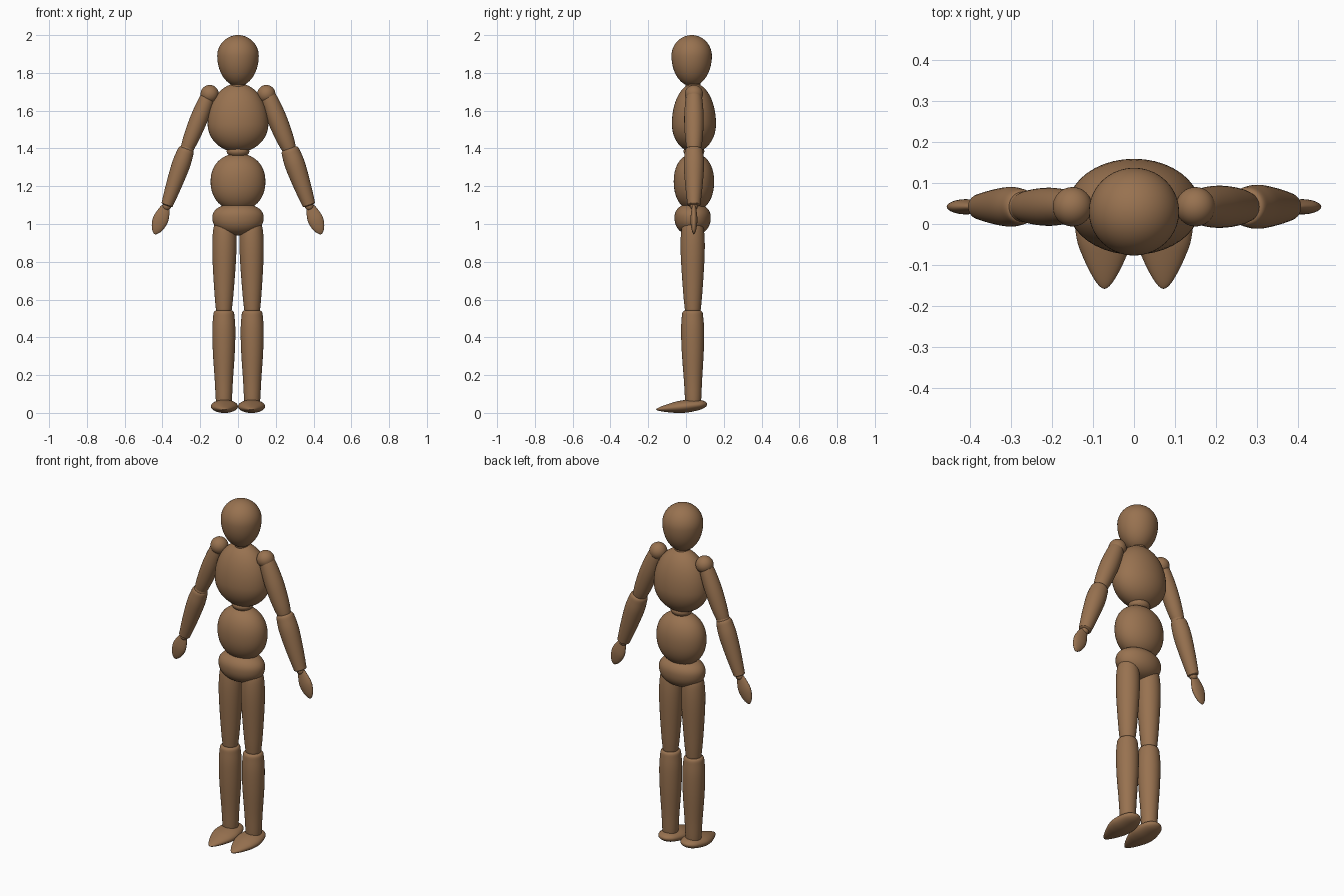
import bpy, bmesh
from math import sin, cos, pi
from mathutils import Vector, Matrix

cube = bpy.data.objects.get("Cube")
if cube:
    bpy.data.objects.remove(cube, do_unlink=True)

# One wood colour for every part
wood = bpy.data.materials.new("brown wood")
COLOUR = (0.314, 0.168, 0.08, 1)
wood.use_nodes = True
wood.diffuse_color = COLOUR
wood.node_tree.nodes["Principled BSDF"].inputs["Base Color"].default_value = COLOUR

SEGMENTS = 40
MID_Y = 0.042


def smooth_profile(points, steps=5):
    """Round off a (distance, radius) profile that closes at both poles."""
    pts = [Vector(p) for p in points]
    pts = [Vector((pts[1].x, -pts[1].y))] + pts + [Vector((pts[-2].x, -pts[-2].y))]
    out = []
    for a, b, c, d in zip(pts, pts[1:], pts[2:], pts[3:]):
        for i in range(steps):
            t = i / steps
            out.append(0.5 * (2 * b + (c - a) * t + (2 * a - 5 * b + 4 * c - d) * t ** 2
                              + (3 * b - a - 3 * c + d) * t ** 3))
    return out + [pts[-2]]


def turned(name, profile, matrix):
    """Lathe a profile round local z, then place it."""
    bm = bmesh.new()
    rings = []
    for z, r in profile:
        if r < 1e-4:
            rings.append([bm.verts.new((0, 0, z))] * SEGMENTS)
        else:
            rings.append([bm.verts.new((r * cos(2 * pi * k / SEGMENTS),
                                        r * sin(2 * pi * k / SEGMENTS), z))
                          for k in range(SEGMENTS)])
    for low, high in zip(rings, rings[1:]):
        for k in range(SEGMENTS):
            n = (k + 1) % SEGMENTS
            corners = list(dict.fromkeys((low[k], low[n], high[n], high[k])))
            if len(corners) > 2:
                bm.faces.new(corners).smooth = True
    bm.transform(matrix)
    bmesh.ops.recalc_face_normals(bm, faces=bm.faces)
    mesh = bpy.data.meshes.new(name)
    bm.to_mesh(mesh)
    bm.free()
    mesh.materials.append(wood)
    obj = bpy.data.objects.new(name, mesh)
    bpy.context.collection.objects.link(obj)
    return obj


def egg(name, centre, rx, ry, up, down, power=2.0, rings=28):
    """Egg with its widest ring at centre, and separate heights above and below."""
    profile = []
    for i in range(rings + 1):
        a = -pi / 2 + pi * i / rings
        s, c = sin(a), max(cos(a), 0)
        h = abs(s) ** (2 / power) * (up if s > 0 else -down)
        profile.append((h, c ** (2 / power)))
    return turned(name, profile, Matrix.Translation(centre) @ Matrix.Diagonal((rx, ry, 1, 1)))


def limb(name, start, end, points, flat=1.0, flat_axis=(0, 1, 0), girth=1.0):
    """Turned limb from start to end; points are (fraction, radius)."""
    start, end = Vector(start), Vector(end)
    axis = end - start
    z = axis.normalized()
    y = Vector(flat_axis)
    y = (y - z * y.dot(z)).normalized()
    x = y.cross(z)
    frame = Matrix((x, y, z)).transposed().to_4x4()
    profile = [(p.x * axis.length, max(p.y, 0)) for p in smooth_profile(points)]
    return turned(name, profile, Matrix.Translation(start) @ frame
                  @ Matrix.Diagonal((girth, flat * girth, 1, 1)))


# Head and torso
egg("head", (0, 0.03, 1.89), 0.11, 0.107, 0.11, 0.16)
egg("neck", (0, 0.036, 1.74), 0.04, 0.04, 0.04, 0.04)
egg("chest", (0, MID_Y, 1.53), 0.161, 0.117, 0.215, 0.15)
egg("waist", (0, MID_Y, 1.385), 0.06, 0.055, 0.035, 0.035)
egg("abdomen", (0, MID_Y, 1.225), 0.145, 0.107, 0.148, 0.155, 2.15)
egg("pelvis", (0, 0.035, 1.035), 0.136, 0.096, 0.075, 0.095, 2.2)

THIGH = [(0, 0), (0.015, 0.03), (0.07, 0.054), (0.2, 0.063), (0.4, 0.063),
         (0.7, 0.054), (0.93, 0.044), (0.985, 0.036), (1, 0)]
SHIN = [(0, 0), (0.003, 0.03), (0.018, 0.051), (0.08, 0.057), (0.22, 0.061),
        (0.45, 0.058), (0.75, 0.048), (0.96, 0.042), (0.99, 0.034), (1, 0)]
FOOT = [(0, 0), (0.03, 0.028), (0.14, 0.055), (0.38, 0.071), (0.56, 0.067),
        (0.7, 0.054), (0.85, 0.035), (0.96, 0.016), (1, 0)]
UPPER_ARM = [(0, 0), (0.03, 0.03), (0.15, 0.043), (0.45, 0.05), (0.75, 0.046),
             (0.95, 0.037), (0.99, 0.028), (1, 0)]
FOREARM = [(0, 0), (0.004, 0.025), (0.025, 0.043), (0.12, 0.049), (0.3, 0.052),
           (0.6, 0.046), (0.93, 0.035), (0.985, 0.029), (1, 0)]
HAND = [(0, 0), (0.05, 0.016), (0.2, 0.029), (0.5, 0.041), (0.75, 0.034),
        (0.92, 0.019), (1, 0)]

for side, s, girth in (("left", 1, 1.03), ("right", -1, 0.93)):
    # Legs
    limb(side + "_thigh", (s * 0.071, 0.035, 1.03), (s * 0.075, 0.036, 0.53), THIGH)
    egg(side + "_knee", (s * 0.075, 0.036, 0.54), 0.041, 0.041, 0.041, 0.041)
    limb(side + "_shin", (s * 0.075, 0.034, 0.545), (s * 0.075, 0.038, 0.045), SHIN)
    limb(side + "_foot", (s * 0.072, 0.112, 0.047), (s * 0.072, -0.158, 0.018), FOOT,
         flat=0.47, flat_axis=(0, 0, 1))

    # Arms, with elbow and wrist balls
    egg(side + "_shoulder", (s * 0.15, MID_Y, 1.688), 0.048, 0.048, 0.048, 0.048)
    limb(side + "_upper_arm", (s * 0.145, MID_Y, 1.71), (s * 0.276, MID_Y, 1.385),
         UPPER_ARM, girth=girth)
    egg(side + "_elbow", (s * 0.271, MID_Y, 1.395), 0.037, 0.037, 0.037, 0.037)
    limb(side + "_forearm", (s * 0.271, MID_Y, 1.402), (s * 0.378, MID_Y, 1.095),
         FOREARM, girth=girth)
    egg(side + "_wrist", (s * 0.377, MID_Y, 1.095), 0.023, 0.021, 0.023, 0.023)
    limb(side + "_hand", (s * 0.376, MID_Y, 1.108), (s * 0.441, MID_Y, 0.946), HAND, flat=0.45)
